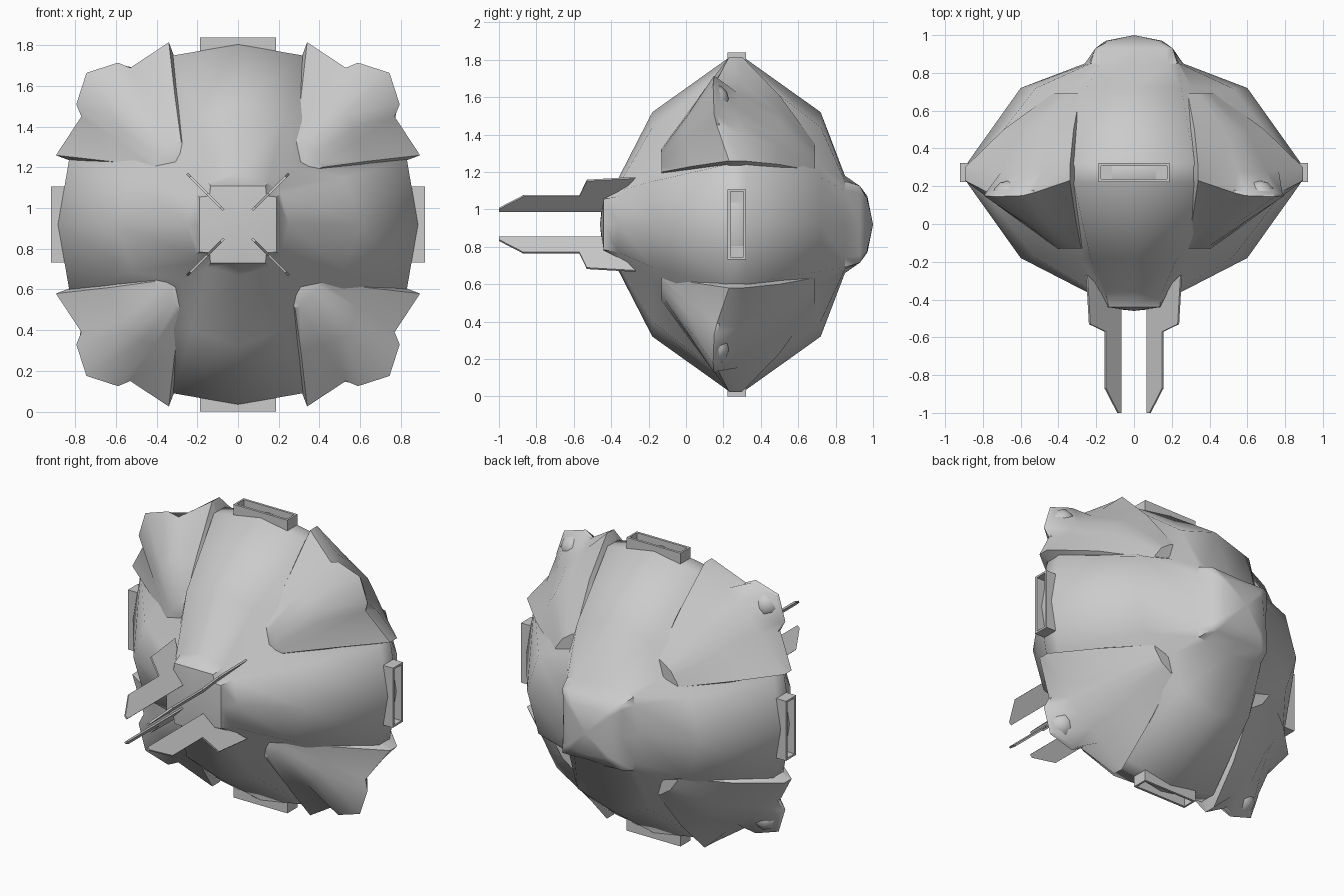
import bpy, bmesh, math
from mathutils import Vector, Matrix

if "Cube" in bpy.data.objects:
    bpy.data.objects.remove(bpy.data.objects["Cube"])

CZ = 0.92  # height of the pod axis


def turn(p, k):
    """Local (u, v, y) turned k quarter turns about the pod axis, into world space."""
    u, v, y = p
    for _ in range(k):
        u, v = v, -u
    return Vector((u, y, CZ + v))


def finish(name, bm, angle=30):
    bmesh.ops.recalc_face_normals(bm, faces=bm.faces)
    me = bpy.data.meshes.new(name)
    bm.to_mesh(me)
    bm.free()
    ob = bpy.data.objects.new(name, me)
    bpy.context.collection.objects.link(ob)
    bpy.ops.object.select_all(action='DESELECT')
    ob.select_set(True)
    bpy.context.view_layer.objects.active = ob
    bpy.ops.object.shade_smooth_by_angle(angle=math.radians(angle))
    return ob


def loft(bm, rings, poles=None):
    """Skin closed rings of world points; ends are ngons or fans to pole points."""
    vr = [[bm.verts.new(p) for p in r] for r in rings]
    n = len(vr[0])
    for a, b in zip(vr, vr[1:]):
        for i in range(n):
            j = (i + 1) % n
            bm.faces.new((a[i], a[j], b[j], b[i]))
    for e, ring in enumerate((vr[0], vr[-1])):
        if poles:
            c = bm.verts.new(poles[e])
            for i in range(n):
                bm.faces.new((ring[i], ring[(i + 1) % n], c))
        else:
            bm.faces.new(ring)


# Main body: four ridged panels with sunken diagonals
# y, ridge radius, panel edge radius, panel half width, diagonal
body = [(-0.44, 0.19, 0.19, 0.135, 0.14), (-0.36, 0.25, 0.21, 0.15, 0.18),
        (-0.18, 0.60, 0.52, 0.23, 0.28), (0.22, 0.885, 0.83, 0.32, 0.50),
        (0.32, 0.885, 0.83, 0.32, 0.50), (0.72, 0.60, 0.52, 0.25, 0.31),
        (0.85, 0.26, 0.24, 0.18, 0.23), (0.93, 0.20, 0.205, 0.17, 0.205),
        (0.97, 0.15, 0.14, 0.12, 0.13)]
rings = []
for y, rc, re, w, d in body:
    rings.append([turn(p, k) for k in range(4)
                  for p in ((-w, re, y), (0, rc, y), (w, re, y), (d, d, y))])
bm = bmesh.new()
loft(bm, rings, (Vector((0, -0.46, CZ)), Vector((0, 1.0, CZ))))
finish("pod_body", bm, 48)

# Corner shells: half cross-sections (u, v, y), mirrored over the diagonal.
# The front sheet flares into a lobe, then folds back to the rear sheet.
shell = [[(0.28, 0.41, -0.13), (0.305, 0.40, -0.13), (0.33, 0.38, -0.13), (0.36, 0.36, -0.13)],
         [(0.31, 0.63, 0.03), (0.41, 0.59, 0.01), (0.47, 0.57, 0.0), (0.54, 0.54, 0.0)],
         [(0.34, 0.895, 0.23), (0.53, 0.77, 0.165), (0.59, 0.795, 0.15), (0.745, 0.745, 0.145)],
         [(0.34, 0.895, 0.24), (0.53, 0.765, 0.18), (0.585, 0.785, 0.165), (0.735, 0.735, 0.16)],
         [(0.34, 0.895, 0.30), (0.48, 0.765, 0.29), (0.55, 0.70, 0.28), (0.63, 0.63, 0.27)],
         [(0.32, 0.69, 0.50), (0.42, 0.63, 0.50), (0.48, 0.595, 0.50), (0.55, 0.55, 0.50)],
         [(0.285, 0.43, 0.69), (0.31, 0.42, 0.69), (0.345, 0.395, 0.69), (0.375, 0.375, 0.69)]]
for k in range(4):
    rings = []
    for half in shell:
        outer = half + [(v, u, y) for u, v, y in reversed(half[:3])]
        inner = [(u * 0.82, v * 0.82, y) for u, v, y in reversed(outer)]
        rings.append([turn(p, k) for p in outer + inner])
    bm = bmesh.new()
    loft(bm, rings)
    finish(f"corner_shell_{k}", bm, 35)

    # Half dome tucked behind the lobe
    bm = bmesh.new()
    bmesh.ops.create_uvsphere(bm, u_segments=8, v_segments=6, radius=1)
    bmesh.ops.bisect_plane(bm, geom=bm.verts[:] + bm.edges[:] + bm.faces[:],
                           plane_co=(0, 0, 0), plane_no=(0, 0, -1), clear_outer=True)
    mat = (Matrix.Translation(turn((0.665, 0.665, 0.15), k))
           @ Matrix.Rotation(math.radians(-90), 4, 'X') @ Matrix.Diagonal((0.085, 0.085, 0.08, 1)))
    bmesh.ops.transform(bm, matrix=mat, verts=bm.verts)
    finish(f"lobe_dome_{k}", bm, 60)

    # Open slot frame at the widest point of each panel
    def rect(w, a, b, r):
        return [turn(p, k) for p in ((-w, r, a), (w, r, a), (w, r, b), (-w, r, b))]
    bm = bmesh.new()
    loft(bm, [rect(0.187, 0.222, 0.322, 0.78), rect(0.187, 0.222, 0.322, 0.92),
              rect(0.175, 0.237, 0.307, 0.92), rect(0.175, 0.237, 0.307, 0.865)])
    finish(f"slot_frame_{k}", bm)

    # Front prong: thin stepped plate lying in the diagonal plane (y, s)
    prong = [(-1.0, 0.07), (-1.0, 0.085), (-0.87, 0.152), (-0.57, 0.152), (-0.53, 0.235),
             (-0.27, 0.25), (-0.33, 0.19), (-0.40, 0.15), (-0.40, 0.07)]
    h = 0.004
    bm = bmesh.new()
    loft(bm, [[turn((s + e, s - e, y), k) for y, s in prong] for e in (-h, h)])
    finish(f"front_prong_{k}", bm)
